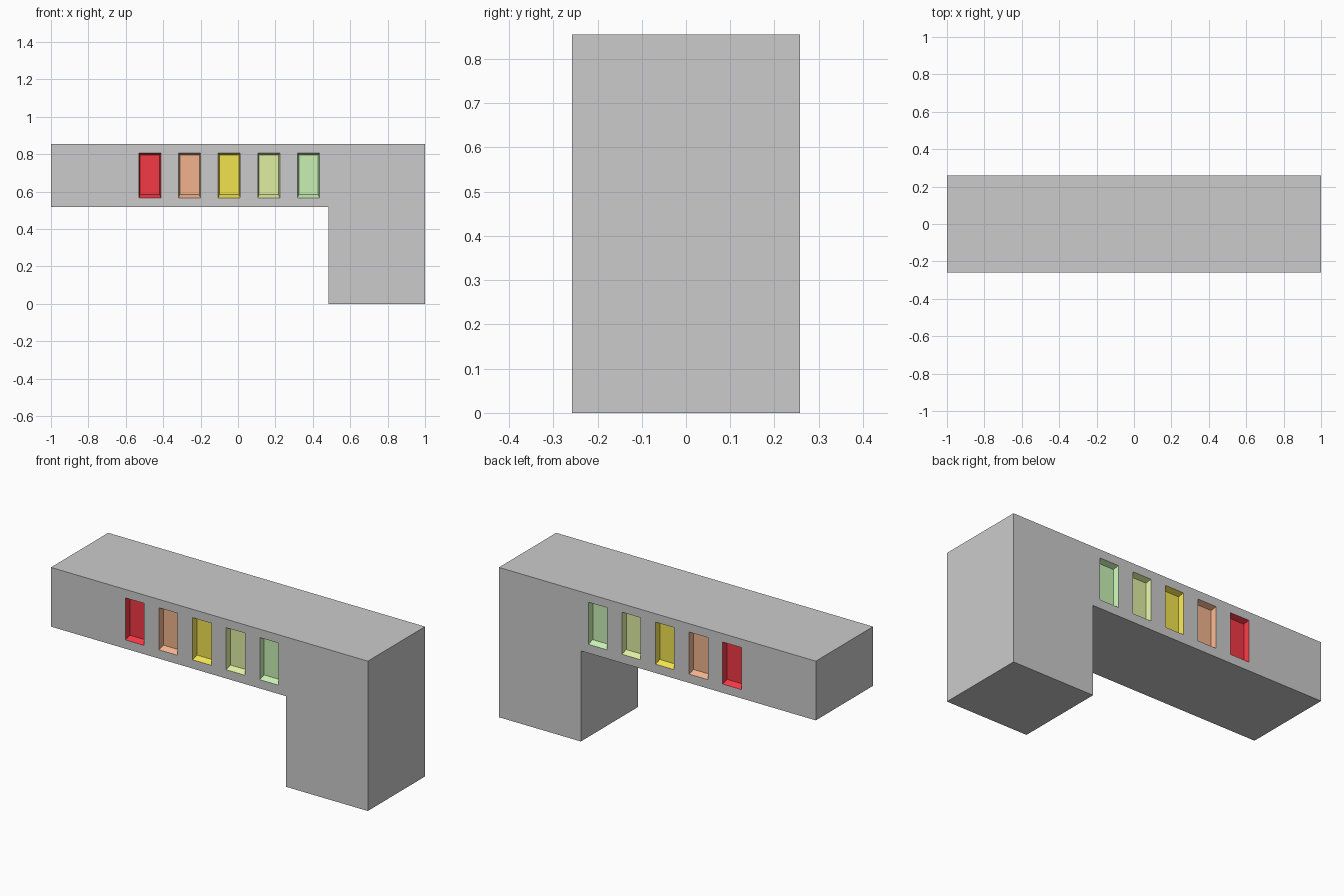
import bpy, bmesh

if "Cube" in bpy.data.objects:
    bpy.data.objects.remove(bpy.data.objects["Cube"])

HALF_DEPTH = 0.258
WIN_W, PITCH, FIRST = 0.118, 0.212, -0.53
WIN_Z = (0.567, 0.807)
RECESS = 0.03
COLOURS = [(0.9, 0.04, 0.06), (0.88, 0.45, 0.27), (0.88, 0.76, 0.08),
           (0.74, 0.86, 0.36), (0.58, 0.88, 0.45)]

# Grid lines: block ends, window edges, leg side
xs = [-1.0, 1.0, 0.483]
for i in range(5):
    xs += [FIRST + i * PITCH, FIRST + i * PITCH + WIN_W]
xs.sort()
zs = [0.0, 0.517, *WIN_Z, 0.855]

# L-shaped block: front cells, then extruded through the depth
bm = bmesh.new()
grid = [[bm.verts.new((x, -HALF_DEPTH, z)) for z in zs] for x in xs]
for i in range(len(xs) - 1):
    for j in range(len(zs) - 1):
        if j > 0 or xs[i] > 0.48:
            bm.faces.new((grid[i][j], grid[i + 1][j], grid[i + 1][j + 1], grid[i][j + 1]))
bmesh.ops.delete(bm, geom=[v for v in bm.verts if not v.link_faces], context='VERTS')
ext = bmesh.ops.extrude_face_region(bm, geom=bm.faces[:], use_keep_orig=True)
back = [g for g in ext['geom'] if isinstance(g, bmesh.types.BMVert)]
bmesh.ops.translate(bm, vec=(0, 2 * HALF_DEPTH, 0), verts=back)
bmesh.ops.recalc_face_normals(bm, faces=bm.faces[:])

# Sloping recessed windows on front and back, one colour per column
mid_z = sum(WIN_Z) / 2
for i in range(5):
    cx = FIRST + i * PITCH + WIN_W / 2
    panes = [f for f in bm.faces if abs(f.normal.y) > 0.9
             and abs(f.calc_center_median().x - cx) < 0.01
             and abs(f.calc_center_median().z - mid_z) < 0.01]
    for pane in panes:
        rim = bmesh.ops.inset_region(bm, faces=[pane], thickness=0.01, depth=0)['faces']
        inward = -RECESS if pane.normal.y > 0 else RECESS
        for v in pane.verts:
            v.co.y += inward
            v.co.z += 0.01 if v.co.z < mid_z else -0.005
        for f in [pane, *rim]:
            f.material_index = i + 1
bm.normal_update()

mesh = bpy.data.meshes.new("window_block")
bm.to_mesh(mesh)
bm.free()
stone = bpy.data.materials.new("stone")
stone.diffuse_color = (0.8, 0.8, 0.8, 1)
stone.use_nodes = True
stone.node_tree.nodes["Principled BSDF"].inputs["Base Color"].default_value = stone.diffuse_color
mesh.materials.append(stone)
for i, c in enumerate(COLOURS):
    mat = bpy.data.materials.new(f"window_colour_{i + 1}")
    mat.diffuse_color = (*c, 1)
    mat.use_nodes = True
    mat.node_tree.nodes["Principled BSDF"].inputs["Base Color"].default_value = mat.diffuse_color
    mesh.materials.append(mat)
bpy.context.collection.objects.link(bpy.data.objects.new("window_block", mesh))
